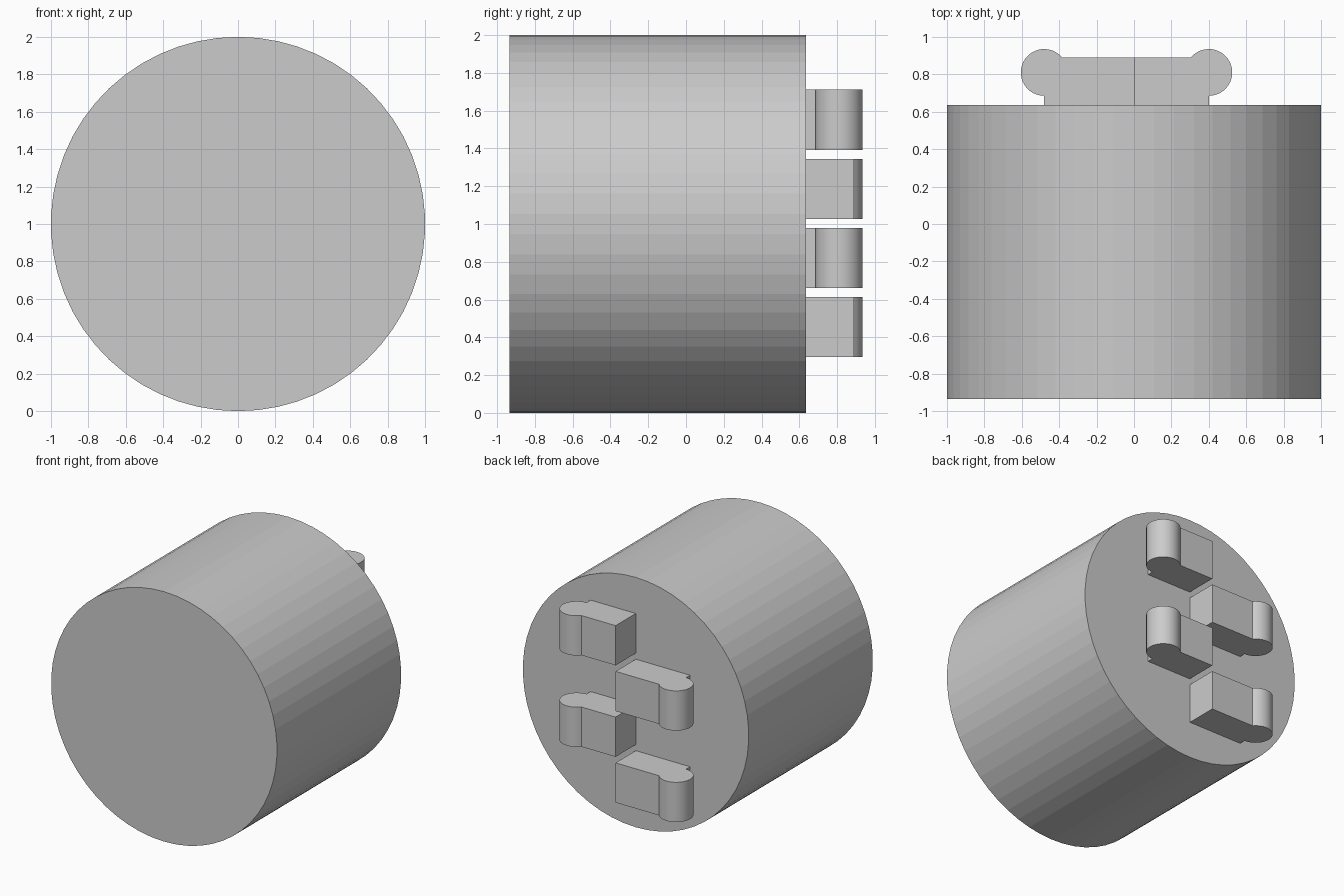
import bpy, bmesh
from math import sin, cos, radians, pi

if "Cube" in bpy.data.objects:
    bpy.data.objects.remove(bpy.data.objects["Cube"])

BACK_FACE = 0.635
FRONT_FACE = -0.935


def prism(name, ring, offset):
    """Closed solid made by extruding a planar ring of points."""
    bm = bmesh.new()
    face = bm.faces.new([bm.verts.new(p) for p in ring])
    new = bmesh.ops.extrude_face_region(bm, geom=[face])["geom"]
    bmesh.ops.translate(bm, vec=offset,
                        verts=[g for g in new if isinstance(g, bmesh.types.BMVert)])
    bmesh.ops.recalc_face_normals(bm, faces=bm.faces)
    mesh = bpy.data.meshes.new(name)
    bm.to_mesh(mesh)
    bm.free()
    obj = bpy.data.objects.new(name, mesh)
    bpy.context.collection.objects.link(obj)
    return obj


# Faceted drum lying along y
SIDES = 58
prism("drum_body",
      [(sin(2 * pi * i / SIDES), FRONT_FACE, 1 + cos(2 * pi * i / SIDES))
       for i in range(SIDES)],
      (0, BACK_FACE - FRONT_FACE, 0))


def hook(name, side, reach, z0):
    """Block on the back face ending in a round knob."""
    r, cy = 0.125, 0.81
    start, end, steps = -90, 140.2, 24
    arc = [(reach + r * cos(radians(start + (end - start) * i / steps)),
            cy + r * sin(radians(start + (end - start) * i / steps)))
           for i in range(steps + 1)]
    profile = [(0, BACK_FACE), (reach, BACK_FACE)] + arc + [(0, 0.89)]
    obj = prism(name, [(side * x, y, z0) for x, y in profile], (0, 0, 0.318))
    bpy.context.view_layer.objects.active = obj
    obj.select_set(True)
    bpy.ops.object.shade_smooth_by_angle(angle=radians(30))
    obj.select_set(False)


# Four hooks, alternating sides up the back face
for i in range(4):
    right = i % 2 == 1
    hook(f"back_hook_{i + 1}", 1 if right else -1, 0.40 if right else 0.48,
         0.295 + i * 0.366)
